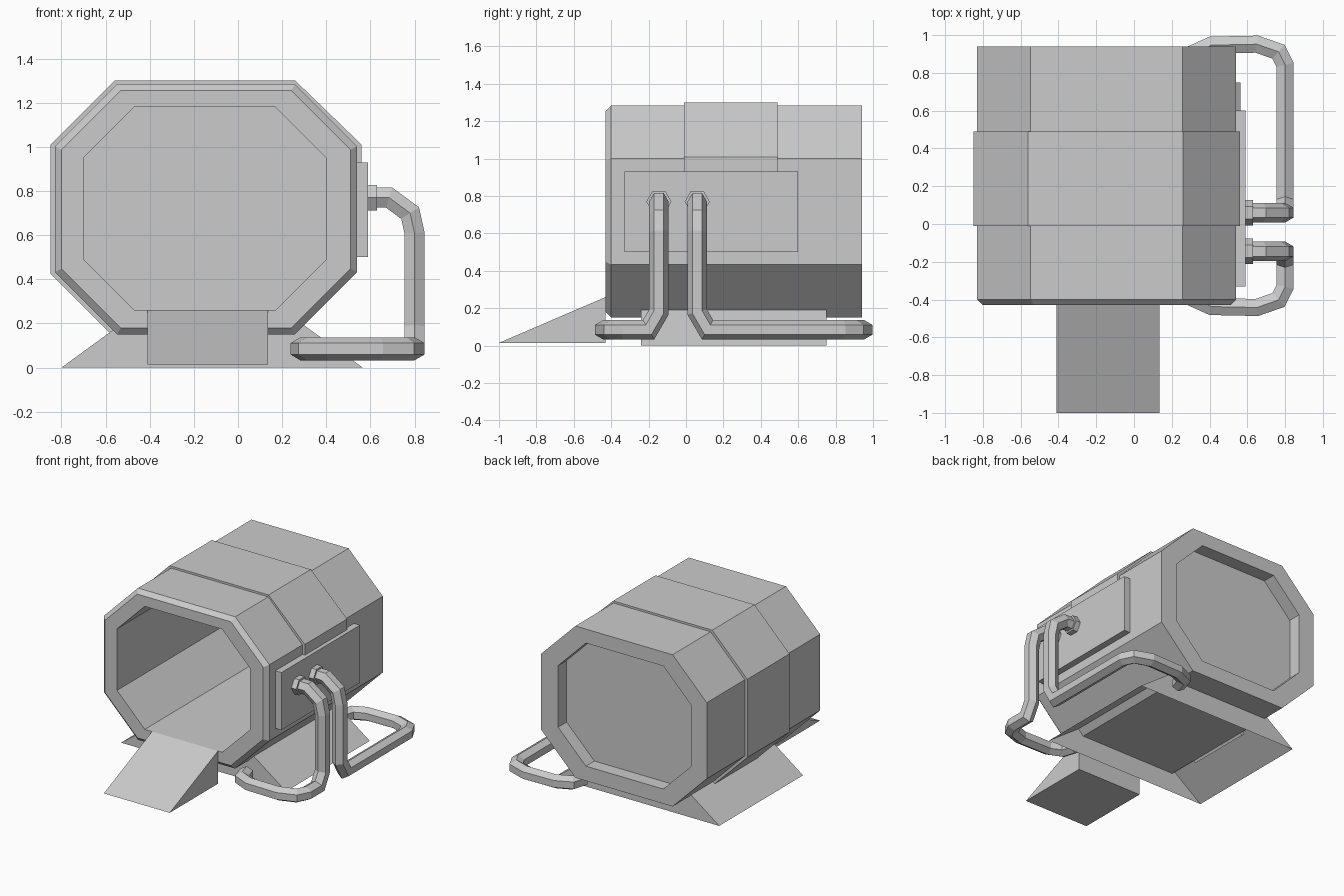
import bpy, bmesh
from math import cos, sin, pi
from mathutils import Vector

if "Cube" in bpy.data.objects:
    bpy.data.objects.remove(bpy.data.objects["Cube"])


def make(name, verts, faces, fix=True):
    """Create a flat-shaded object from computed vertices and faces."""
    mesh = bpy.data.meshes.new(name)
    mesh.from_pydata([tuple(v) for v in verts], [], faces)
    bm = bmesh.new()
    bm.from_mesh(mesh)
    if fix:
        bmesh.ops.recalc_face_normals(bm, faces=bm.faces[:])
    bm.to_mesh(mesh)
    bm.free()
    ob = bpy.data.objects.new(name, mesh)
    bpy.context.collection.objects.link(ob)
    return ob


def loft(name, rings, caps=True):
    """Skin a list of equal-length vertex rings."""
    n = len(rings[0])
    verts = [v for r in rings for v in r]
    faces = [(k * n + i, k * n + (i + 1) % n, (k + 1) * n + (i + 1) % n, (k + 1) * n + i)
             for k in range(len(rings) - 1) for i in range(n)]
    if caps:
        faces += [tuple(reversed(range(n))), tuple(range(len(verts) - n, len(verts)))]
    return make(name, verts, faces)


def octagon(y, x0, x1, z0, z1, c):
    pts = [(x0 + c, z0), (x1 - c, z0), (x1, z0 + c), (x1, z1 - c),
           (x1 - c, z1), (x0 + c, z1), (x0, z1 - c), (x0, z0 + c)]
    return [(x, y, z) for x, z in pts]


def rect(z, x0, x1, y0, y1):
    return [(x0, y0, z), (x1, y0, z), (x1, y1, z), (x0, y1, z)]


def hexagon(x, y, z, r):
    return [Vector((x, y + r * cos(i * pi / 3), z + r * sin(i * pi / 3))) for i in range(6)]


def tube(name, path, r):
    """Sweep a hexagon along a path with mitred joints; starts along +x."""
    pts = [Vector(p) for p in path]
    rings = [hexagon(*pts[0], r)]
    for i in range(1, len(pts)):
        t = (pts[i] - pts[i - 1]).normalized()
        nxt = (pts[i + 1] - pts[i]).normalized() if i + 1 < len(pts) else t
        n = t + nxt
        rings.append([v + t * ((pts[i] - v).dot(n) / t.dot(n)) for v in rings[-1]])
    return loft(name, rings)


# Hollow body: deep front opening, shallow recess at the back
outer = (-0.83, 0.54, 0.15, 1.285, 0.283)
inner = (-0.70, 0.40, 0.26, 1.18, 0.23)
loft("body_shell", [
    octagon(0.83, *inner),
    octagon(-0.43, *inner),
    octagon(-0.43, -0.80, 0.51, 0.18, 1.255, 0.268),
    octagon(-0.40, *outer),
    octagon(0.94, *outer),
    octagon(0.94, *inner),
    octagon(0.84, *inner)])

# Raised strap over the top and left side, ending behind the side panel
strap = [(0.56, 0.70), (0.56, 1.01), (0.26, 1.30), (-0.56, 1.30), (-0.85, 1.01),
         (-0.85, 0.425), (-0.56, 0.135), (-0.54, 0.16), (-0.82, 0.44), (-0.82, 0.995),
         (-0.545, 1.275), (0.245, 1.275), (0.53, 0.995), (0.53, 0.70)]
loft("strap", [[(x, y, z) for x, z in strap] for y in (-0.01, 0.49)])

# Side panel
loft("side_panel", [rect(z, 0.53, 0.59, -0.33, 0.60) for z in (0.50, 0.93)])

# Sloped base skirt, open underneath
loft("base_skirt", [rect(0.0, -0.80, 0.565, -0.24, 0.75),
                    rect(0.20, -0.525, 0.288, -0.24, 0.75)], caps=False)

# Entry ramp
ramp = [(-1.0, 0.015), (-0.43, 0.015), (-0.43, 0.26)]
loft("entry_ramp", [[(x, y, z) for y, z in ramp] for x in (-0.41, 0.135)])

# Two bent pipes with hexagonal collars; s is the direction each one runs in y
for name, y, s, far in (("front_pipe", -0.145, -1, -0.442), ("back_pipe", 0.06, 1, 0.952)):
    loft(name + "_collar", [hexagon(x, y, 0.77, 0.067) for x in (0.58, 0.63)])
    z = 0.085
    tube(name, [
        (0.61, y, 0.77), (0.685, y, 0.77), (0.78, y, 0.70), (0.80, y, 0.61),
        (0.80, y, 0.18), (0.80, y + s * 0.055, z),
        (0.80, far - s * 0.11, z), (0.765, far - s * 0.04, z),
        (0.65, far, z), (0.41, far - s * 0.005, z),
        (0.31, far - s * 0.05, z), (0.282, far - s * 0.14, z)], 0.052)
